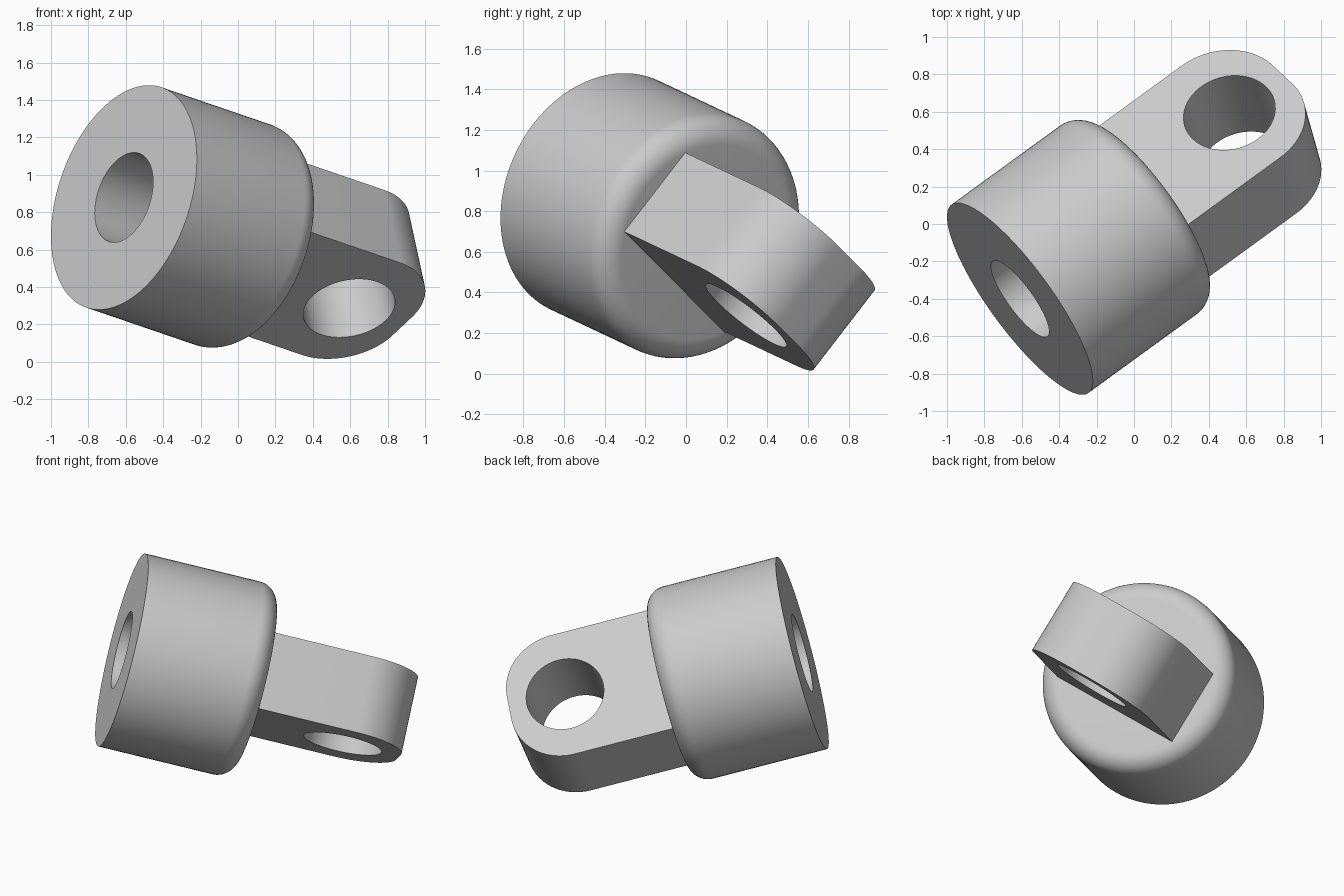
import bpy, bmesh, math
from mathutils import Matrix, Vector

cube = bpy.data.objects.get("Cube")
if cube:
    bpy.data.objects.remove(cube, do_unlink=True)

# Sizes
R = 0.6226            # body radius
LENGTH = 0.868        # body length along its axis
FILLET = 0.1245       # rounded shoulder
BORE, BORE_DEPTH = 0.249, 0.6
HOLE_AT = 1.491       # tab hole, measured along the axis
TAB_HALF, TAB_END, TAB_FILLET = 0.436, 0.363, 0.35
THICK = 0.498

# Tilted frame: x along the body axis, z through the tab hole
axis = Vector((0.78, 0.567, -0.267)).normalized()
up = Vector((-0.17, 0.6, 0.78))
up = (up - axis * up.dot(axis)).normalized()
side = up.cross(axis)
frame = Matrix.Translation((-0.61, -0.40, 0.879)) @ Matrix((axis, side, up)).transposed().to_4x4()

grey = bpy.data.materials.new("plain_grey")
grey.use_nodes = True
colour = (0.6, 0.6, 0.6, 1)
grey.diffuse_color = colour
grey.node_tree.nodes["Principled BSDF"].inputs["Base Color"].default_value = colour


def arc(cx, cy, r, start, end, n=24):
    angles = [math.radians(start + (end - start) * i / n) for i in range(n + 1)]
    return [(cx + r * math.cos(t), cy + r * math.sin(t)) for t in angles]


def finish(obj):
    obj.matrix_world = frame
    obj.data.materials.clear()
    obj.data.materials.append(grey)
    bpy.ops.object.select_all(action="DESELECT")
    obj.select_set(True)
    bpy.context.view_layer.objects.active = obj
    bpy.ops.object.shade_smooth_by_angle(angle=math.radians(30))


# Body: lathed profile with a blind bore and a rounded shoulder
profile = [(BORE_DEPTH, 0), (BORE_DEPTH, BORE), (0, BORE), (0, R)]
profile += arc(LENGTH - FILLET, R - FILLET, FILLET, 90, 0, 12) + [(LENGTH, 0)]
bm = bmesh.new()
verts = [bm.verts.new((x, r, 0)) for x, r in profile]
edges = [bm.edges.new(pair) for pair in zip(verts, verts[1:])]
bmesh.ops.spin(bm, geom=verts + edges, cent=(0, 0, 0), axis=(1, 0, 0),
               angle=math.tau, steps=96, use_duplicate=False)
bmesh.ops.remove_doubles(bm, verts=bm.verts, dist=1e-4)
bmesh.ops.recalc_face_normals(bm, faces=bm.faces)
mesh = bpy.data.meshes.new("body")
bm.to_mesh(mesh)
bm.free()
body = bpy.data.objects.new("body", mesh)
bpy.context.collection.objects.link(body)
finish(body)

# Tab: rounded outline with a through hole, extruded both ways
end_x = HOLE_AT + TAB_END - TAB_FILLET
corner_y = TAB_HALF - TAB_FILLET
root_x = LENGTH - 0.08
outline = [(root_x, -TAB_HALF)]
outline += arc(end_x, -corner_y, TAB_FILLET, -90, 0)
outline += arc(end_x, corner_y, TAB_FILLET, 0, 90)
outline += [(root_x, TAB_HALF)]
hole = arc(HOLE_AT, 0, BORE, 0, 360, 72)[:-1]

curve = bpy.data.curves.new("tab", "CURVE")
curve.dimensions = "2D"
curve.fill_mode = "BOTH"
curve.extrude = THICK / 2
for points in (outline, hole):
    spline = curve.splines.new("POLY")
    spline.points.add(len(points) - 1)
    for p, (x, y) in zip(spline.points, points):
        p.co = (x, y, 0, 1)
    spline.use_cyclic_u = True
tab = bpy.data.objects.new("tab", curve)
bpy.context.collection.objects.link(tab)
bpy.ops.object.select_all(action="DESELECT")
tab.select_set(True)
bpy.context.view_layer.objects.active = tab
bpy.ops.object.convert(target="MESH")
tab = bpy.context.view_layer.objects.active
bm = bmesh.new()
bm.from_mesh(tab.data)
bmesh.ops.remove_doubles(bm, verts=bm.verts, dist=1e-4)
bmesh.ops.recalc_face_normals(bm, faces=bm.faces)
bm.to_mesh(tab.data)
bm.free()
finish(tab)
